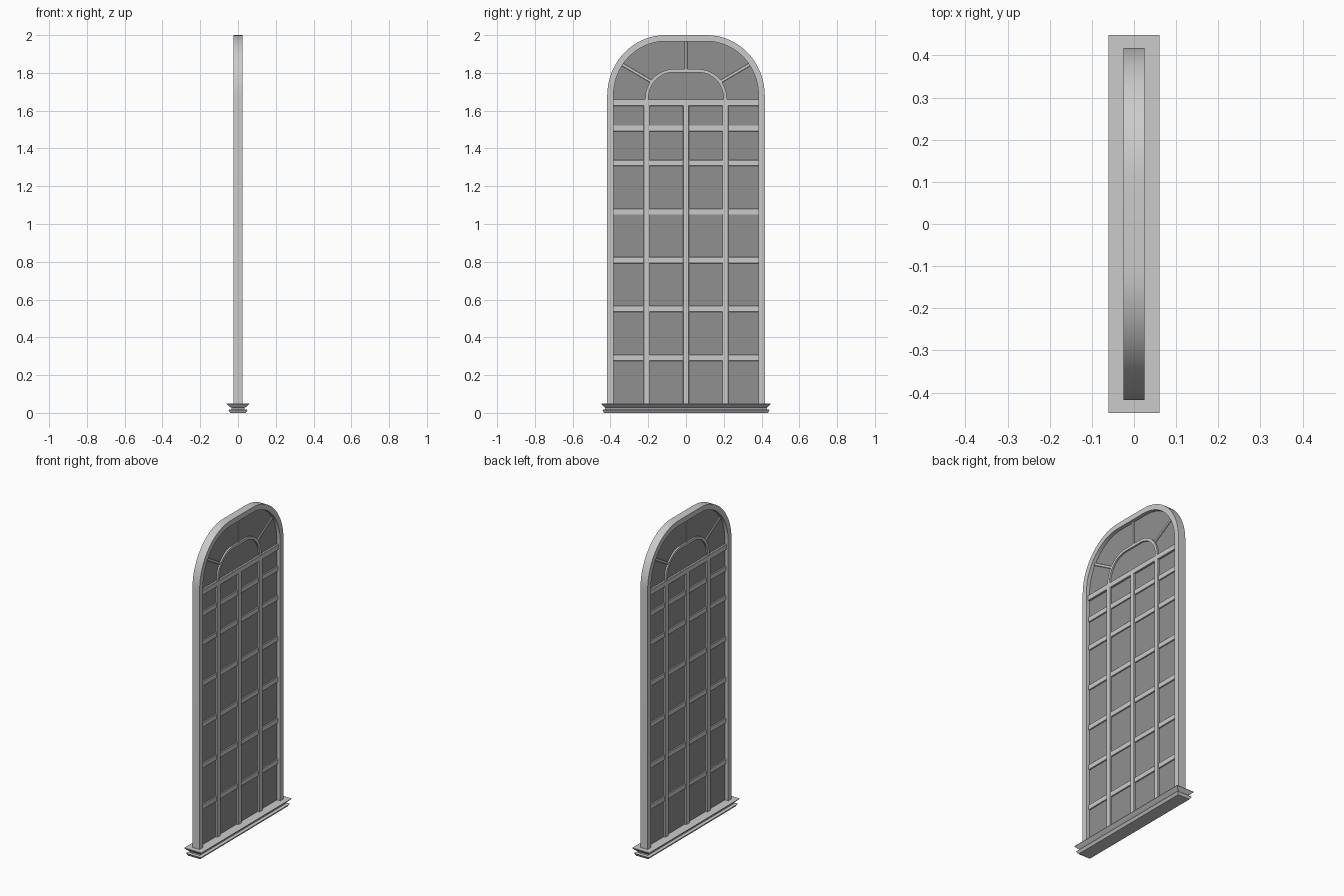
import bpy, bmesh, math

if "Cube" in bpy.data.objects:
    bpy.data.objects.remove(bpy.data.objects["Cube"])


def make(name, verts, faces, smooth=False, bevel=0):
    me = bpy.data.meshes.new(name)
    me.from_pydata(verts, [], faces)
    bm = bmesh.new()
    bm.from_mesh(me)
    bmesh.ops.recalc_face_normals(bm, faces=bm.faces)
    bm.to_mesh(me)
    bm.free()
    ob = bpy.data.objects.new(name, me)
    bpy.context.collection.objects.link(ob)
    if bevel:
        m = ob.modifiers.new("chamfer", 'BEVEL')
        m.width = bevel
        m.segments = 1
    if smooth:
        bpy.ops.object.select_all(action='DESELECT')
        ob.select_set(True)
        bpy.context.view_layer.objects.active = ob
        bpy.ops.object.shade_smooth_by_angle(angle=math.radians(30))
    return ob


def arch(half, base, spring, top, flat, n=16):
    """Arch outline in (y, z): straight legs, elliptical corners, flat crown."""
    ry, rz = half - flat, top - spring
    right = [(half, base)] if base < spring else []
    right += [(flat + ry * math.cos(a), spring + rz * math.sin(a))
              for a in [math.pi / 2 * i / n for i in range(n + 1)]]
    return right + [(-y, z) for y, z in reversed(right)]


def arch_band(name, outer, inner, d):
    """Band between two matching outlines, extruded to x = +-d."""
    n = len(outer)
    verts = [(x, y, z) for x in (-d, d) for line in (outer, inner) for y, z in line]
    faces = []
    for i in range(n - 1):
        a, b, c, e = i, n + i, 2 * n + i, 3 * n + i
        faces += [(a, a + 1, b + 1, b), (c, c + 1, e + 1, e),
                  (a, a + 1, c + 1, c), (b, b + 1, e + 1, e)]
    for i in (0, n - 1):
        faces.append((i, n + i, 3 * n + i, 2 * n + i))
    return make(name, verts, faces, True)


def bar(name, p, q, width, d, bevel=0.002):
    """Straight glazing bar between two (y, z) points."""
    dy, dz = q[0] - p[0], q[1] - p[1]
    l = math.hypot(dy, dz)
    ny, nz = -dz / l * width / 2, dy / l * width / 2
    sec = [(p[0] + ny, p[1] + nz), (q[0] + ny, q[1] + nz),
           (q[0] - ny, q[1] - nz), (p[0] - ny, p[1] - nz)]
    verts = [(x, y, z) for x in (-d, d) for y, z in sec]
    faces = [(0, 1, 2, 3), (4, 5, 6, 7)]
    faces += [(i, (i + 1) % 4, (i + 1) % 4 + 4, i + 4) for i in range(4)]
    return make(name, verts, faces, bevel=bevel)


# Outer arched frame
arch_band("outer_frame", arch(0.417, 0.045, 1.68, 2.0, 0.11),
          arch(0.384, 0.045, 1.68, 1.967, 0.11), 0.025)

# Dark glass pane
glass = arch(0.395, 0.045, 1.68, 1.978, 0.11)
n = len(glass)
pane = make("glass_pane", [(x, y, z) for x in (-0.002, 0.002) for y, z in glass],
            [tuple(range(n)), tuple(range(n, 2 * n))] +
            [(i, (i + 1) % n, (i + 1) % n + n, i + n) for i in range(n)])
dark = bpy.data.materials.new("dark_glass")
dark.diffuse_color = (0.28, 0.28, 0.28, 1)
dark.use_nodes = True
dark.node_tree.nodes["Principled BSDF"].inputs["Base Color"].default_value = dark.diffuse_color
pane.data.materials.append(dark)

# Transom and upright bars
bar("transom", (-0.39, 1.643), (0.39, 1.643), 0.034, 0.014)
for i, y in enumerate((-0.208, 0, 0.208)):
    bar(f"upright_bar_{i}", (y, 0.045), (y, 1.64), 0.032, 0.014)

# Horizontal bars
for i, z in enumerate((0.292, 0.551, 0.808, 1.066, 1.323, 1.506)):
    bar(f"cross_bar_{i}", (-0.39, z), (0.39, z), 0.033, 0.009)

# Fanlight: inner arch and three spokes
arch_band("fanlight_arch", arch(0.216, 1.645, 1.665, 1.82, 0.065),
          arch(0.199, 1.645, 1.665, 1.803, 0.065), 0.012)
bar("spoke_middle", (0, 1.81), (0, 1.975), 0.016, 0.008)
for side, s in (("left", -1), ("right", 1)):
    bar(f"spoke_{side}", (s * 0.178, 1.751), (s * 0.343, 1.848), 0.016, 0.008)

# Moulded sill lofted from stacked rectangles: z, half depth, half width
rings = [(0, 0.041, 0.434), (0.016, 0.052, 0.443),
         (0.019, 0.034, 0.428), (0.027, 0.034, 0.428),
         (0.031, 0.042, 0.434), (0.047, 0.06, 0.448), (0.05, 0.06, 0.448)]
verts = [(sx * hx, sy * hy, z) for z, hx, hy in rings
         for sx, sy in ((-1, -1), (1, -1), (1, 1), (-1, 1))]
faces = [(0, 1, 2, 3), tuple(range(len(verts) - 4, len(verts)))]
for k in range(len(rings) - 1):
    for i in range(4):
        j = (i + 1) % 4
        faces.append((4 * k + i, 4 * k + j, 4 * k + 4 + j, 4 * k + 4 + i))
make("sill", verts, faces)
